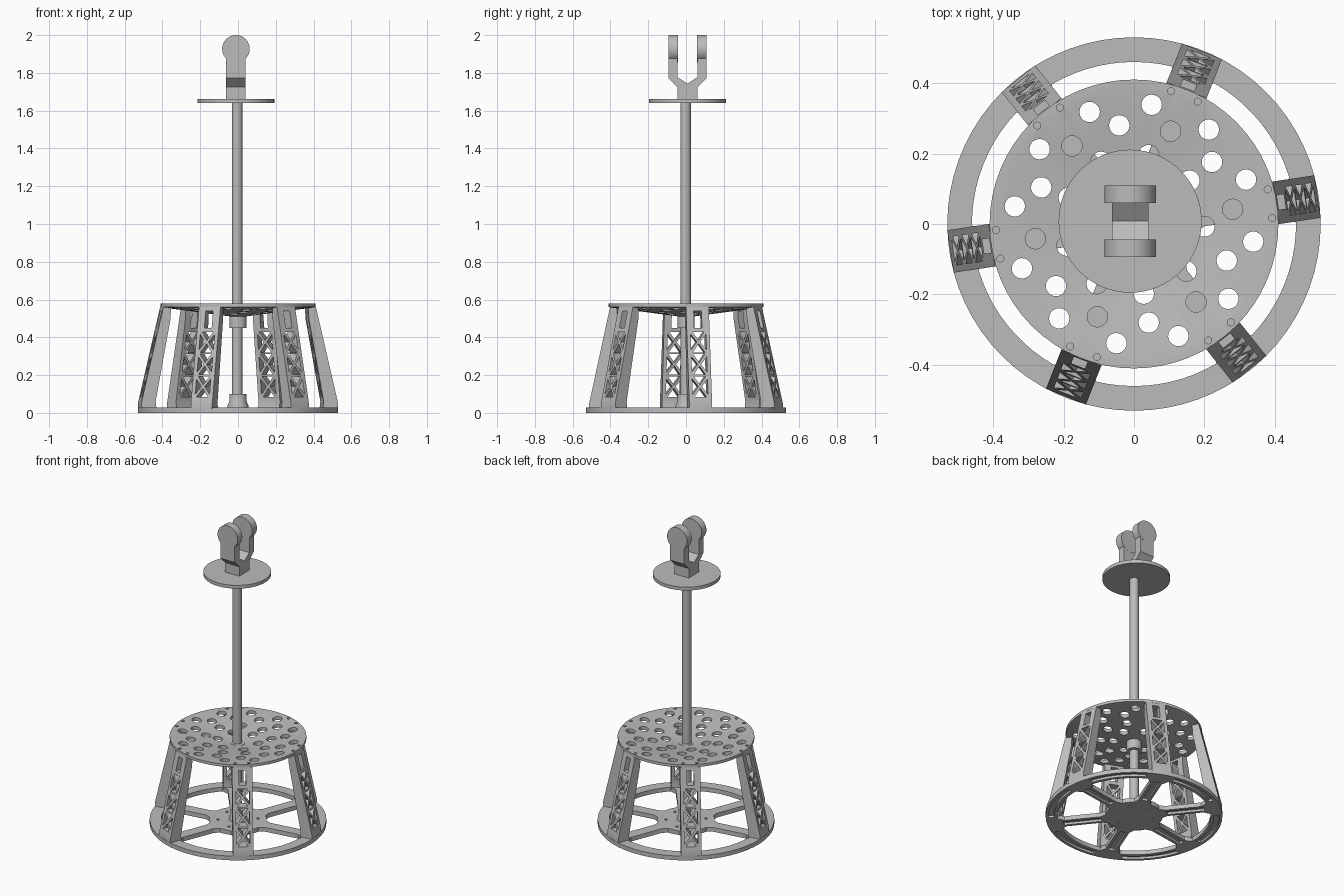
import bpy, bmesh, math
from math import cos, sin, radians, pi
from mathutils import Matrix, Vector

old = bpy.data.objects.get("Cube")
if old:
    bpy.data.objects.remove(old, do_unlink=True)

grey = bpy.data.materials.new("plain grey")
grey.use_nodes = True
grey.diffuse_color = (0.5, 0.5, 0.5, 1)
grey.node_tree.nodes["Principled BSDF"].inputs["Base Color"].default_value = (0.5, 0.5, 0.5, 1)

TURN = 8.5                      # angle of the first leg
LEGS = [TURN + 60 * k for k in range(6)]


def finish(name, bm, smooth=True):
    bmesh.ops.recalc_face_normals(bm, faces=bm.faces)
    me = bpy.data.meshes.new(name)
    bm.to_mesh(me)
    bm.free()
    me.materials.append(grey)
    ob = bpy.data.objects.new(name, me)
    bpy.context.collection.objects.link(ob)
    if smooth:
        shade(ob)
    return ob


def shade(ob):
    bpy.ops.object.select_all(action='DESELECT')
    ob.select_set(True)
    bpy.context.view_layer.objects.active = ob
    bpy.ops.object.shade_smooth_by_angle(angle=radians(28))


def prism(bm, points, direction):
    """Extrude a closed outline of 3D points along a direction."""
    face = bm.faces.new([bm.verts.new(p) for p in points])
    ext = bmesh.ops.extrude_face_region(bm, geom=[face])
    moved = [v for v in ext["geom"] if isinstance(v, bmesh.types.BMVert)]
    bmesh.ops.translate(bm, verts=moved, vec=Vector(direction))


def tube(bm, radius, low, high, x=0, y=0, sides=24):
    ring = [(x + radius * cos(2 * pi * i / sides), y + radius * sin(2 * pi * i / sides), low)
            for i in range(sides)]
    prism(bm, ring, (0, 0, high - low))


def lathe(bm, profile, sides=64):
    """Spin a closed (radius, z) outline around the z axis."""
    rows = [[bm.verts.new((r * cos(2 * pi * i / sides), r * sin(2 * pi * i / sides), z))
             for r, z in profile] for i in range(sides)]
    n = len(profile)
    for i in range(sides):
        a, b = rows[i], rows[(i + 1) % sides]
        for j in range(n):
            k = (j + 1) % n
            bm.faces.new((a[j], b[j], b[k], a[k]))


def polar(r, degrees, z=0.0):
    return (r * cos(radians(degrees)), r * sin(radians(degrees)), z)


def cut(ob, bm):
    """Subtract the cutter mesh and bake the result."""
    cutter = finish("cutter", bm, False)
    cutter.hide_render = True
    mod = ob.modifiers.new("cut", 'BOOLEAN')
    mod.operation = 'DIFFERENCE'
    mod.solver = 'EXACT'
    mod.object = cutter
    bpy.context.view_layer.update()
    baked = bpy.data.meshes.new_from_object(ob.evaluated_get(bpy.context.evaluated_depsgraph_get()))
    ob.modifiers.clear()
    ob.data = baked
    bpy.data.objects.remove(cutter, do_unlink=True)
    shade(ob)


# Base wheel: rim, six spokes and hub
bm = bmesh.new()
tube(bm, 0.53, 0, 0.028, sides=72)
base = finish("base_wheel", bm)
bm = bmesh.new()
HALF = 0.036
for a in LEGS:
    # window between two spokes, with eased corners
    def edge(r, side):
        off = math.degrees(math.asin(HALF / r))
        return polar(r, a + off if side == 0 else a + 60 - off, -0.1)
    outline = [edge(0.2, 0), edge(0.42, 0)]
    outline += [polar(0.46, a + 8 + 44 * i / 10, -0.1) for i in range(11)]
    outline += [edge(0.42, 1), edge(0.2, 1)]
    outline += [polar(0.172, a + 60 - 18 - 24 * i / 4, -0.1) for i in range(5)]
    prism(bm, outline, (0, 0, 0.3))
    # groove under the rim
    arc = [a + 10 + 40 * i / 10 for i in range(11)]
    groove = [polar(0.512, t, -0.05) for t in arc] + [polar(0.48, t, -0.05) for t in reversed(arc)]
    prism(bm, groove, (0, 0, 0.065))
    # groove under the spoke
    turn = Matrix.Rotation(radians(a), 3, 'Z')
    slot = [(0.2, -0.018), (0.43, -0.018), (0.43, 0.018), (0.2, 0.018)]
    prism(bm, [turn @ Vector((x, y, -0.05)) for x, y in slot], (0, 0, 0.065))
    # hub bolt holes
    x, y, z = polar(0.12, a + 30)
    tube(bm, 0.009, -0.1, 0.1, x, y, 10)
cut(base, bm)

# Dished top plate with rings of holes
bm = bmesh.new()
lathe(bm, [(0.02, 0.508), (0.385, 0.556), (0.41, 0.56), (0.41, 0.578), (0.385, 0.578), (0.02, 0.53)])
plate = finish("top_plate", bm)
bm = bmesh.new()
for radius, count, start in ((0.342, 12, 21.6), (0.283, 12, TURN), (0.2, 9, -2), (0.125, 6, 20)):
    for k in range(count):
        x, y, z = polar(radius, start + 360 * k / count)
        tube(bm, 0.029, 0.4, 0.7, x, y, 20)
for a in LEGS:
    for side in (-6, 6):
        x, y, z = polar(0.392, a + side)
        tube(bm, 0.01, 0.4, 0.7, x, y, 12)
cut(plate, bm)

# Tapered truss leg, built along +x
bm = bmesh.new()
side_view = [(0.445, 0.02), (0.527, 0.02), (0.527, 0.05), (0.408, 0.561), (0.368, 0.561), (0.37, 0.5), (0.45, 0.06)]
prism(bm, [(x, -0.061, z) for x, z in side_view], (0, 0.122, 0))
leg = finish("leg", bm, False)
bm = bmesh.new()


def opening(points):
    prism(bm, [(0.2, y, z) for y, z in points], (0.5, 0, 0))


W, H, B = 0.041, 0.118, 0.009       # half width, cell height, bar half width
for k in range(3):
    low = 0.08 + k * H
    high, mid = low + H, low + H / 2
    for s in (-1, 1):
        opening([(s * W, low + 2 * B), (s * W, high - 2 * B), (s * B, mid)])
    opening([(-W + B, low + B / 2), (W - B, low + B / 2), (0, mid - B)])
    opening([(-W + B, high - B / 2), (W - B, high - B / 2), (0, mid + B)])
opening([(-0.021, 0.45), (0.021, 0.45), (0.021, 0.54), (-0.021, 0.54)])
cut(leg, bm)
leg.rotation_euler.z = radians(LEGS[0])
for k, a in enumerate(LEGS[1:]):
    copy = leg.copy()
    copy.name = "leg_%d" % (k + 2)
    copy.rotation_euler.z = radians(a)
    bpy.context.collection.objects.link(copy)

# Pole with its foot and collar
bm = bmesh.new()
tube(bm, 0.028, 0.01, 1.65, -0.004, -0.002, 16)
finish("pole", bm)
bm = bmesh.new()
lathe(bm, [(0.02, 0.02), (0.055, 0.02), (0.055, 0.04), (0.046, 0.06), (0.046, 0.1), (0.02, 0.1)], 24)
finish("pole_foot", bm)
bm = bmesh.new()
tube(bm, 0.046, 0.45, 0.535)
finish("pole_collar", bm)

# Upper disc
CX, CY = -0.011, 0.008
bm = bmesh.new()
tube(bm, 0.203, 1.64, 1.662, CX, CY, 64)
finish("upper_disc", bm)

# Fork: block, V shaped throat and two round-headed prongs
bm = bmesh.new()
half = [(0.053, 1.655), (0.053, 1.725), (0.101, 1.772), (0.101, 1.93), (0.052, 1.93), (0.052, 1.778)]
profile = half + [(0, 1.743)] + [(-y, z) for y, z in reversed(half)]
prism(bm, [(CX - 0.052, CY + y, z) for y, z in profile], (0.104, 0, 0))
finish("fork", bm, False)
for name, y in (("fork_head_front", -0.1015), ("fork_head_back", 0.0515)):
    bm = bmesh.new()
    circle = [(CX + 0.073 * cos(2 * pi * i / 48), CY + y, 1.927 + 0.073 * sin(2 * pi * i / 48)) for i in range(48)]
    prism(bm, circle, (0, 0.05, 0))
    finish(name, bm)
